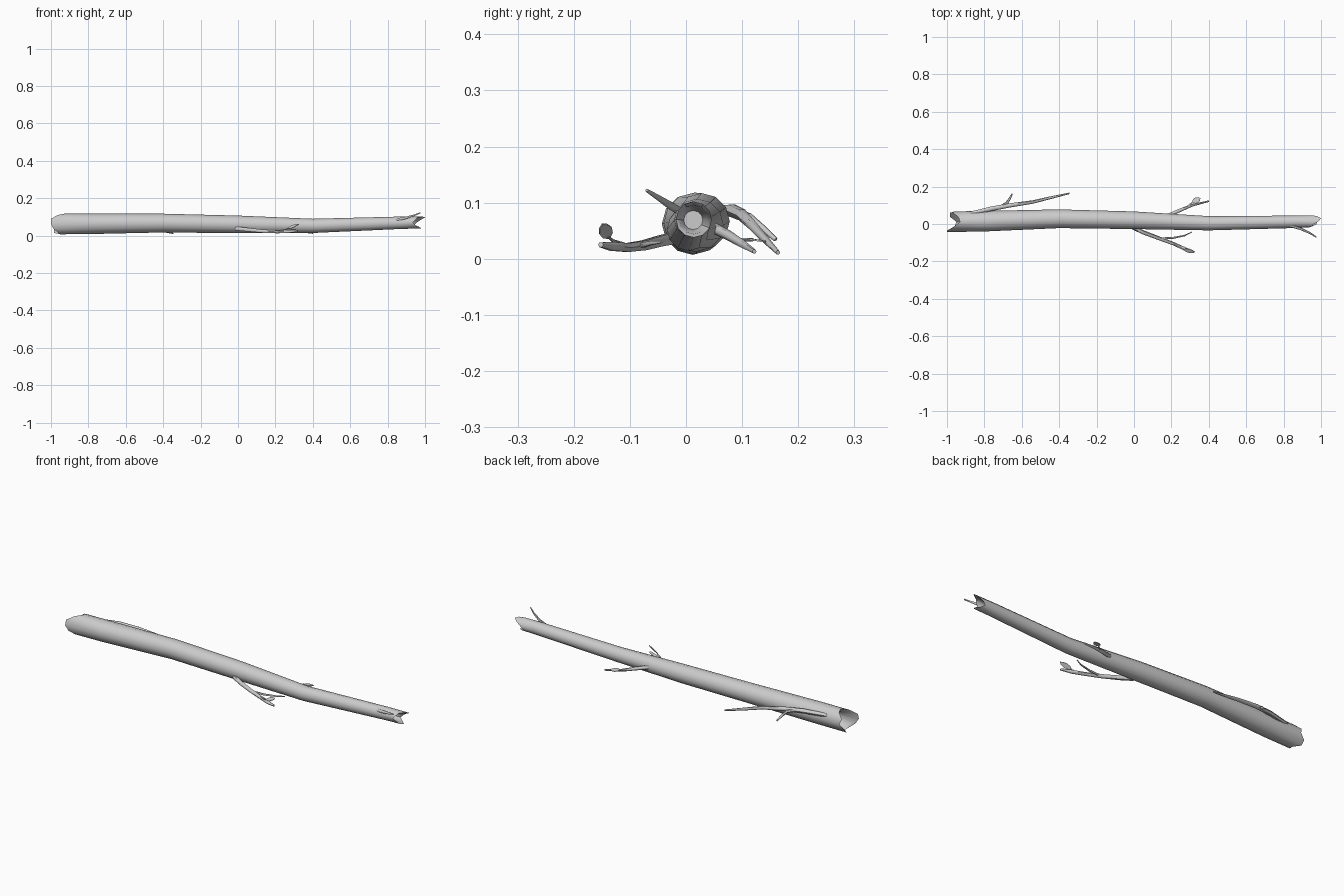
import bpy, bmesh, math
from mathutils import Vector

if "Cube" in bpy.data.objects:
    bpy.data.objects.remove(bpy.data.objects["Cube"])

SIDES = 12


def finish(name, bm, angle=40):
    bmesh.ops.recalc_face_normals(bm, faces=bm.faces)
    me = bpy.data.meshes.new(name)
    bm.to_mesh(me)
    bm.free()
    ob = bpy.data.objects.new(name, me)
    bpy.context.collection.objects.link(ob)
    bpy.ops.object.select_all(action='DESELECT')
    ob.select_set(True)
    bpy.context.view_layer.objects.active = ob
    bpy.ops.object.shade_smooth_by_angle(angle=math.radians(angle))
    return ob


def bridge(bm, rings):
    for a, b in zip(rings, rings[1:]):
        n = len(a)
        for i in range(n):
            j = (i + 1) % n
            bm.faces.new((a[i], a[j], b[j], b[i]))


# Trunk: bent tapered log with splintered, hollowed ends
def trunk():
    bm = bmesh.new()
    body = [(-0.8, 0.015, 0.063, 0.055), (-0.4, 0.028, 0.067, 0.050),
            (0, 0.02, 0.060, 0.047), (0.4, 0.004, 0.052, 0.038), (0.88, 0.012, 0.069, 0.033)]
    left = [-.96, -.97, -.94, -.93, -.965, -1, -1, -.985, -.96, -.95, -.985, -.985]
    right = [.955, .98, 1, .985, .96, .95, .935, .95, .975, .98, .96, .94]

    def ring(xs, y, z, r):
        out = []
        for i in range(SIDES):
            a = math.tau * i / SIDES
            out.append(bm.verts.new((xs[i], y + r * math.cos(a), z + r * math.sin(a))))
        return out

    rings = [ring([-.90] * SIDES, .012, .065, .026),
             ring([x + .012 for x in left], .012, .062, .047),
             ring(left, .012, .062, .055)]
    rings += [ring([x] * SIDES, y, z, r) for x, y, z, r in body]
    rings += [ring(right, .014, .070, .032),
              ring([x - .008 for x in right], .014, .070, .026),
              ring([.90] * SIDES, .013, .069, .017)]
    bridge(bm, rings)
    bm.faces.new(rings[0])
    bm.faces.new(rings[-1])
    finish("trunk", bm)


# Twigs: tapered six-sided tubes along (x, y, z, radius) points
def twig(name, pts, sides=6):
    bm = bmesh.new()
    ps = [Vector(p[:3]) for p in pts]
    rings = []
    for i, p in enumerate(ps):
        d = (ps[min(i + 1, len(ps) - 1)] - ps[max(i - 1, 0)]).normalized()
        u = d.cross(Vector((0, 0, 1))).normalized()
        v = u.cross(d)
        rings.append([bm.verts.new(p + pts[i][3] * (u * math.cos(math.tau * k / sides)
                                                    + v * math.sin(math.tau * k / sides)))
                      for k in range(sides)])
    bridge(bm, rings)
    bm.faces.new(rings[0])
    bm.faces.new(rings[-1])
    finish(name, bm, 60)


# Leaves: small flattened pointed blades
def leaf(name, base, tip, side):
    bm = bmesh.new()
    b, t, s = Vector(base), Vector(tip), Vector(side)
    n = (t - b).cross(s).normalized() * 0.0015
    outline = [(0, 0), (.25, .8), (.55, 1), (.85, .6), (1, 0), (.85, -.6), (.55, -1), (.25, -.8)]
    rings = [[bm.verts.new(b.lerp(t, f) + s * w + n * k) for f, w in outline] for k in (-1, 1)]
    bridge(bm, rings)
    bm.faces.new(rings[0])
    bm.faces.new(rings[1])
    finish(name, bm)


trunk()
twig("back_long_twig", [(-.88, .055, .085, .010), (-.76, .082, .086, .012), (-.66, .100, .078, .011),
                        (-.54, .118, .060, .009), (-.44, .142, .034, .007), (-.345, .164, .011, .004)])
twig("back_long_twig_shoot", [(-.72, .088, .083, .008), (-.68, .112, .074, .008),
                              (-.665, .135, .056, .006), (-.652, .160, .034, .004)])
twig("back_short_twig", [(.17, .04, .060, .010), (.25, .075, .042, .009),
                         (.31, .100, .027, .007), (.40, .122, .013, .004)])
twig("back_short_twig_stem", [(.28, .088, .034, .004), (.315, .118, .034, .004)])
leaf("back_leaf", (.31, .115, .035), (.355, .138, .031), (-.008, .014, -.002))
twig("front_twig", [(-.01, -.015, .038, .012), (.05, -.045, .032, .011), (.13, -.075, .024, .010),
                    (.21, -.105, .020, .009), (.27, -.132, .022, .009), (.32, -.152, .025, .005)])
twig("front_twig_shoot", [(.14, -.078, .024, .006), (.21, -.074, .025, .005),
                          (.27, -.062, .028, .004), (.31, -.043, .030, .002)])
twig("front_twig_stem", [(.20, -.103, .024, .003), (.25, -.130, .032, .003), (.275, -.140, .040, .002)])
leaf("front_leaf", (.262, -.137, .036), (.325, -.149, .062), (.002, -.011, -.006))
twig("end_twig", [(.83, -.008, .083, .007), (.89, -.025, .093, .007),
                  (.94, -.048, .108, .005), (.975, -.070, .122, .003)])
